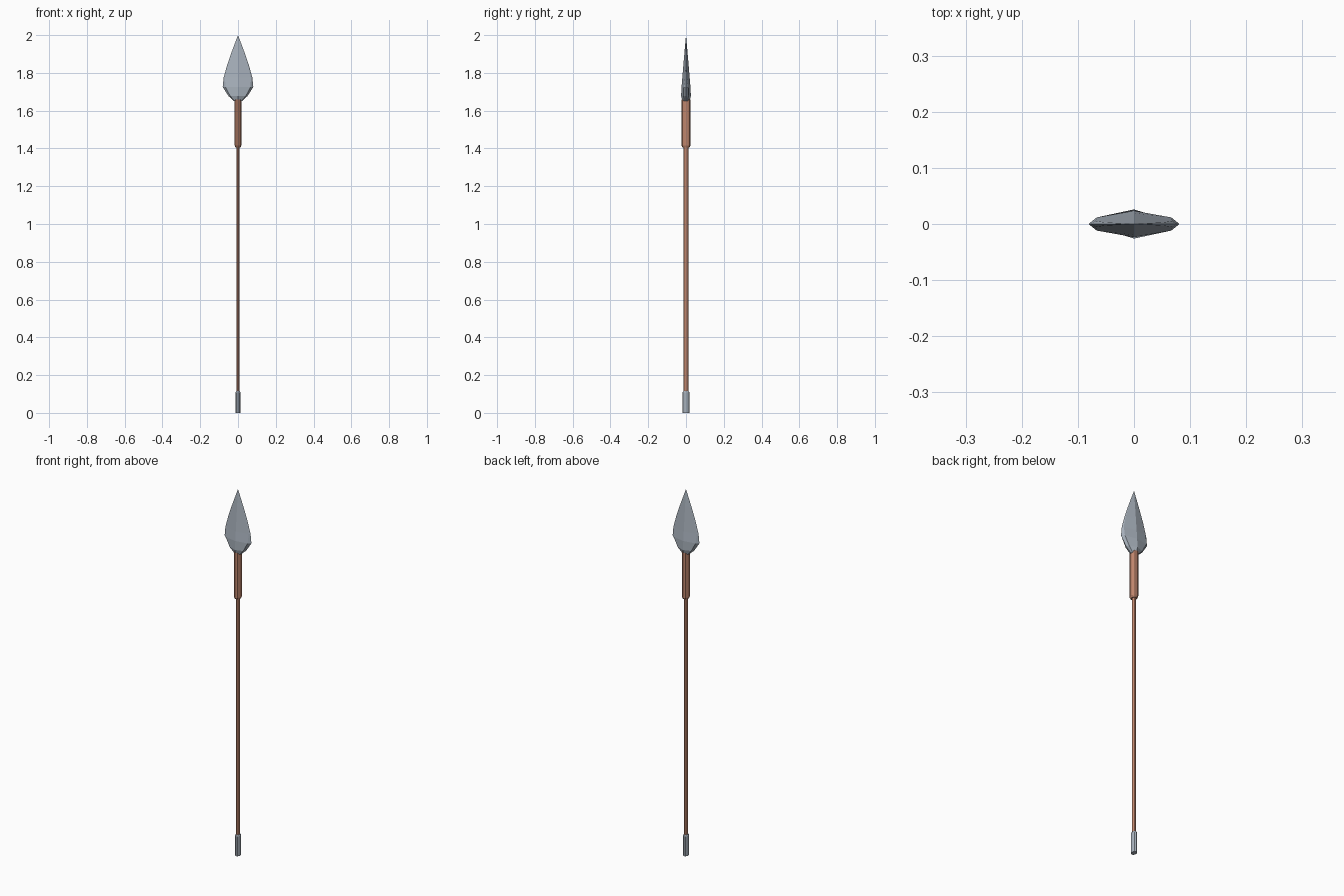
import bpy, bmesh, math

if "Cube" in bpy.data.objects:
    bpy.data.objects.remove(bpy.data.objects["Cube"])


def material(name, rgb):
    m = bpy.data.materials.new(name)
    m.diffuse_color = (*rgb, 1)
    m.use_nodes = True
    m.node_tree.nodes["Principled BSDF"].inputs["Base Color"].default_value = m.diffuse_color
    return m


steel = material("pale steel", (0.39, 0.44, 0.50))
wood = material("warm wood", (0.53, 0.24, 0.155))


def loft(name, rings, mat, tip=None):
    """Skin a stack of equal-sized rings, closing both ends."""
    bm = bmesh.new()
    rows = [[bm.verts.new(p) for p in ring] for ring in rings]
    n = len(rows[0])
    for a, b in zip(rows, rows[1:]):
        for i in range(n):
            j = (i + 1) % n
            bm.faces.new((a[i], a[j], b[j], b[i]))
    bm.faces.new(rows[0][::-1])
    if tip:
        t = bm.verts.new(tip)
        for i in range(n):
            bm.faces.new((rows[-1][i], rows[-1][(i + 1) % n], t))
    else:
        bm.faces.new(rows[-1])
    bmesh.ops.recalc_face_normals(bm, faces=bm.faces)
    me = bpy.data.meshes.new(name)
    bm.to_mesh(me)
    bm.free()
    me.materials.append(mat)
    ob = bpy.data.objects.new(name, me)
    bpy.context.collection.objects.link(ob)
    return ob


def oval(z, r, sides=10):
    """Round section, slightly flattened across x."""
    return [(0.76 * r * math.cos(math.tau * i / sides + math.pi / 2),
             r * math.sin(math.tau * i / sides + math.pi / 2), z) for i in range(sides)]


def blade_section(z, w, t, bevel):
    """Diamond section with bevelled cutting edges."""
    k = w * (1 - bevel)
    e = t * 0.5 * min(1, bevel / 0.18)
    return [(w, 0, z), (k, e, z), (0, t, z), (-k, e, z),
            (-w, 0, z), (-k, -e, z), (0, -t, z), (k, -e, z)]


# Shaft, thick socket grip and metal butt cap
loft("shaft", [oval(0.10, 0.012), oval(1.43, 0.012)], wood)
loft("socket_grip", [oval(1.405, 0.019), oval(1.415, 0.024), oval(1.66, 0.024)], wood)
loft("butt_cap", [oval(0.0, 0.018), oval(0.108, 0.018), oval(0.115, 0.014)], steel)

# Leaf-shaped blade: height, half width, half thickness, bevel fraction
profile = [(1.65, 0.020, 0.019, 0.18), (1.677, 0.050, 0.026, 0.18),
           (1.725, 0.081, 0.0235, 0.18), (1.775, 0.076, 0.0195, 0.10),
           (1.84, 0.058, 0.014, 0.08), (1.91, 0.034, 0.008, 0.08)]
loft("spear_blade", [blade_section(*p) for p in profile], steel, tip=(0, 0, 2.0))
